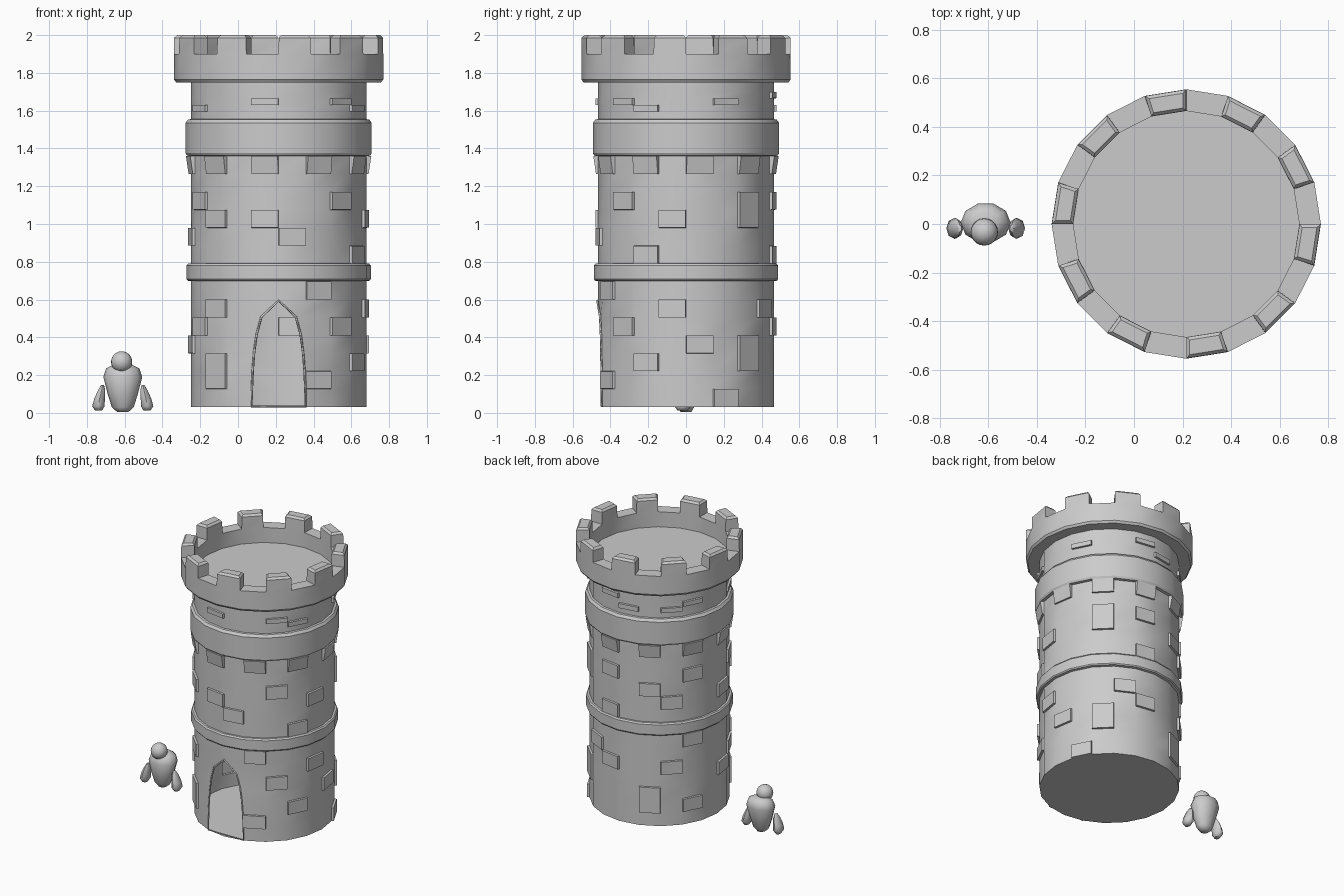
import bpy, bmesh
from math import sin, cos, pi, radians
from mathutils import Vector

if "Cube" in bpy.data.objects:
    bpy.data.objects.remove(bpy.data.objects["Cube"])

N, CX = 20, 0.215          # tower sides and axis position
R = 0.465                  # wall radius


def finish(bm, name, angle):
    me = bpy.data.meshes.new(name)
    bm.to_mesh(me)
    bm.free()
    ob = bpy.data.objects.new(name, me)
    bpy.context.collection.objects.link(ob)
    bpy.ops.object.select_all(action='DESELECT')
    ob.select_set(True)
    bpy.context.view_layer.objects.active = ob
    bpy.ops.object.shade_smooth_by_angle(angle=radians(angle))
    return ob


def loft(name, sections, n=10):
    """Closed skin over ellipses (x, y, z, rx, ry) listed from the bottom up."""
    bm = bmesh.new()
    rings = [[bm.verts.new((x + rx * cos(2 * pi * i / n), y + ry * sin(2 * pi * i / n), z))
              for i in range(n)] for x, y, z, rx, ry in sections]
    for a, b in zip(rings, rings[1:]):
        for i in range(n):
            k = (i + 1) % n
            bm.faces.new((a[i], a[k], b[k], b[i]))
    bm.faces.new(rings[0][::-1])
    bm.faces.new(rings[-1])
    return finish(bm, name, 60)


# Tower shell: turned profile (radius, height) with two bands and a parapet
def wall(*zs):
    return [(R, z) for z in zs]


profile = (wall(.03, .127, .221, .315, .41, .505, .60, .697)
           + [(.482, .70), (.488, .708), (.488, .78), (.48, .79)]
           + wall(.79, .885, .98, 1.075, 1.17, 1.265, 1.36)
           + [(.485, 1.362), (.493, 1.375), (.493, 1.535), (.48, 1.553)]
           + wall(1.555, 1.595, 1.63, 1.665, 1.70, 1.75)
           + [(.543, 1.75), (.554, 1.765), (.554, 1.90), (R, 1.90), (R, 1.79)])

bm = bmesh.new()
v = [[bm.verts.new((CX + r * cos(2 * pi * i / N), r * sin(2 * pi * i / N), z))
      for i in range(N)] for r, z in profile]
face = {}
for j in range(len(profile) - 1):
    for i in range(N):
        k = (i + 1) % N
        face[i, j] = bm.faces.new((v[j][i], v[j][k], v[j + 1][k], v[j + 1][i]))
bm.faces.new(v[0][::-1])       # ground floor
bm.faces.new(v[-1])            # roof deck

# Doorway: open two columns and bend the jambs into a pointed arch
for j in range(6):
    for i in (14, 15):
        bm.faces.remove(face.pop((i, j)))
for j, t in enumerate((.01, .02, .05, .10, .19, .37)):
    for i in (14, 16):
        v[j][i].co = v[j][i].co.lerp(v[j][15].co, t)
bm.faces.new((v[5][14], v[6][15], v[6][14]))
bm.faces.new((v[5][16], v[6][16], v[6][15]))
for j in range(1, 6):
    bm.verts.remove(v[j][15])
v[6][15].co.z = .59
arch = [v[j][14].co.copy() for j in range(6)] + [v[6][15].co.copy()] \
    + [v[j][16].co.copy() for j in range(5, -1, -1)]
bm.normal_update()


def row(z):
    return min((j for j, p in enumerate(profile) if p[0] == R), key=lambda j: abs(profile[j][1] - z))


def raise_faces(faces, rim, depth):
    bmesh.ops.inset_region(bm, faces=faces, thickness=rim, depth=depth,
                           use_even_offset=True, use_boundary=True)
    bm.normal_update()


# Raised stones: column -> lower edges; tall stones cover two rows
stones = {0: [.315], 1: [.03, 1.63], 3: [.505], 4: [.41, .791, 1.075, 1.665],
          5: [1.595], 6: [.98], 7: [.41, .885, 1.595], 8: [.127, .60, 1.075, 1.63],
          10: [.315, .885], 11: [.41, 1.075, 1.595], 12: [.505, .98], 14: [.98, 1.63],
          15: [.885], 16: [.127, .60], 17: [.41, 1.075, 1.63],
          18: [.221, .791, 1.595], 19: [.505, .98]}
tall = {2: [.221, .98], 6: [.127], 12: [.127]}
for table, rows in ((stones, 1), (tall, 2)):
    for i, zs in table.items():
        for z in zs:
            raise_faces([face[i, row(z) + n] for n in range(rows)], .001, .015)

# Tapered corbels below the upper band
for i in range(0, N, 2):
    f = face[i, row(1.265)]
    normal = f.normal.copy()
    raise_faces([f], .001, .012)
    for w in f.verts:
        if w.co.z > 1.3:
            w.co += normal * .014

# Merlons on every second side of the parapet, with chamfered tops
top = len(profile) - 3
for i in range(1, N, 2):
    raise_faces([face[i, top]], .001, .086)
    raise_faces([face[i, top]], .013, .014)
finish(bm, "tower", 30)

# Thin door surround
cu = bpy.data.curves.new("door_surround", 'CURVE')
cu.dimensions = '3D'
cu.bevel_depth = .006
cu.bevel_resolution = 0
sp = cu.splines.new('POLY')
sp.points.add(len(arch) - 1)
for p, co in zip(sp.points, arch):
    p.co = (*(co + Vector((0, -.004, .004))), 1)
sp.use_cyclic_u = True
bpy.context.collection.objects.link(bpy.data.objects.new("door_surround", cu))

# Small figure beside the tower: torso, head and two loose arms
FX = -.61
loft("figure_torso", [(FX, 0, .005, .03, .03), (FX, 0, .03, .058, .045),
                      (FX, 0, .10, .08, .065), (FX, .005, .19, .103, .083),
                      (FX, .01, .235, .088, .07), (FX, .01, .255, .05, .04)])
for side, name in ((-1, "left"), (1, "right")):
    loft("figure_arm_" + name,
         [(FX + side * x, -.018, z, rx, ry) for x, z, rx, ry in
          ((.128, .012, .018, .026), (.129, .035, .033, .043), (.123, .075, .028, .042),
           (.112, .12, .019, .03), (.107, .147, .008, .014))], 8)
bpy.ops.mesh.primitive_uv_sphere_add(segments=20, ring_count=12, radius=.056,
                                     location=(FX - .006, -.033, .27))
bpy.context.object.name = "figure_head"
bpy.ops.object.shade_smooth()
